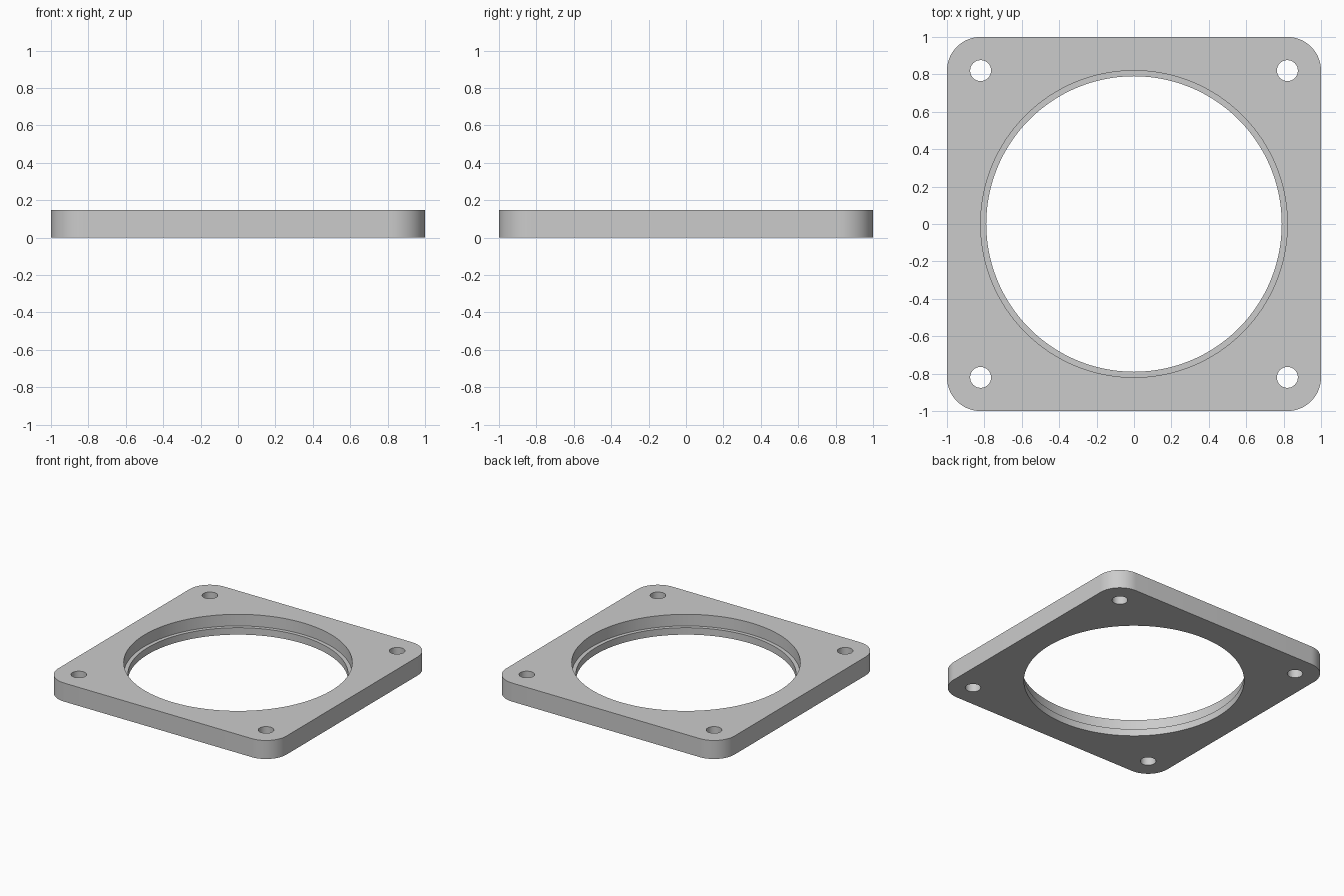
import bpy
import bmesh
from math import radians

cube = bpy.data.objects.get("Cube")
if cube:
    bpy.data.objects.remove(cube, do_unlink=True)

THICK = 0.147        # plate thickness
LEDGE = 0.055        # height of the step inside the opening
CORNER = 0.82        # centre of corner rounding and of screw holes

grey = bpy.data.materials.new("light grey")
grey.use_nodes = True
grey.diffuse_color = (0.6, 0.6, 0.6, 1)
grey.node_tree.nodes["Principled BSDF"].inputs["Base Color"].default_value = (0.6, 0.6, 0.6, 1)

# Square plate with rounded vertical edges
bpy.ops.mesh.primitive_cube_add(size=2, location=(0, 0, 0))
plate = bpy.context.object
plate.name = "mounting_plate"
plate.data.name = "mounting_plate"
plate.data.materials.append(grey)
bm = bmesh.new()
bm.from_mesh(plate.data)
for v in bm.verts:
    v.co.z = THICK if v.co.z > 0 else 0
uprights = [e for e in bm.edges if abs(e.verts[0].co.z - e.verts[1].co.z) > 0.01]
bmesh.ops.bevel(bm, geom=uprights, offset=1 - CORNER, segments=16,
                profile=0.5, affect='EDGES')
bm.to_mesh(plate.data)
bm.free()


def drill(name, x, y, radius, bottom, top, sides):
    """Cut a round hole through the plate between two heights."""
    bpy.ops.mesh.primitive_cylinder_add(vertices=sides, radius=radius, depth=top - bottom,
                                        location=(x, y, (top + bottom) / 2))
    cutter = bpy.context.object
    cutter.name = name
    cutter.hide_render = True
    cutter.data.materials.append(grey)
    bpy.ops.object.select_all(action='DESELECT')
    plate.select_set(True)
    bpy.context.view_layer.objects.active = plate
    mod = plate.modifiers.new(name, 'BOOLEAN')
    mod.operation = 'DIFFERENCE'
    mod.solver = 'EXACT'
    mod.object = cutter
    bpy.ops.object.modifier_apply(modifier=mod.name)
    bpy.data.objects.remove(cutter, do_unlink=True)


# Large opening, wider above the ledge
drill("opening", 0, 0, 0.79, -0.1, 0.3, 128)
drill("recess", 0, 0, 0.82, LEDGE, 0.3, 128)

# Screw holes in the corners
for sx in (-1, 1):
    for sy in (-1, 1):
        drill("screw_hole", sx * CORNER, sy * CORNER, 0.056, -0.1, 0.3, 40)

bpy.ops.object.shade_smooth_by_angle(angle=radians(30))
